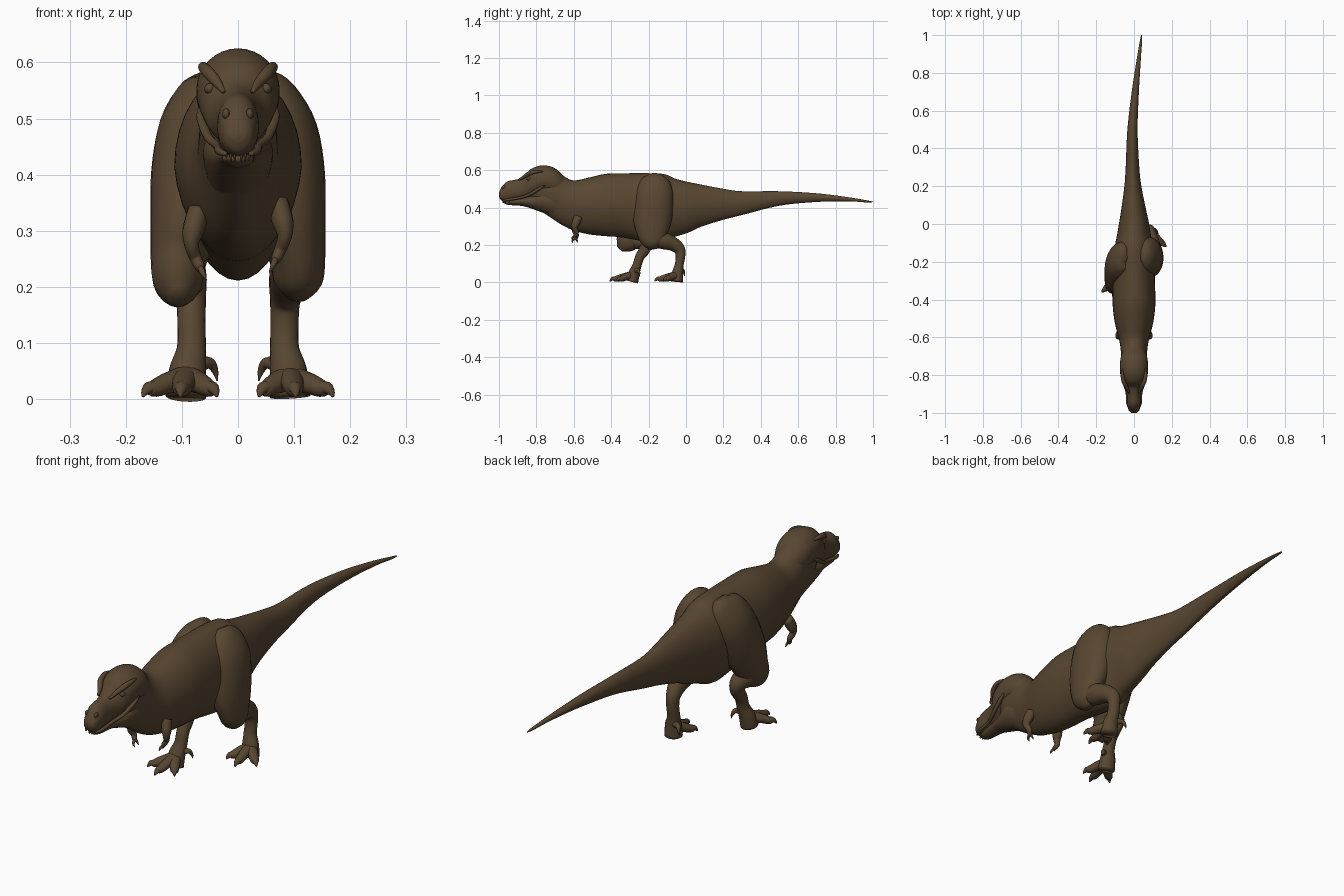
import bpy
import math
from mathutils import Vector

if "Cube" in bpy.data.objects:
    bpy.data.objects.remove(bpy.data.objects["Cube"], do_unlink=True)

hide = bpy.data.materials.new("brown_hide")
hide.use_nodes = True
hide_colour = (0.098, 0.062, 0.031, 1)
hide.diffuse_color = hide_colour
hide_shader = hide.node_tree.nodes["Principled BSDF"]
hide_shader.inputs["Base Color"].default_value = hide_colour
hide_shader.inputs["Roughness"].default_value = 0.8


def spline(stations, steps):
    """Catmull-Rom interpolation of equally long tuples."""
    result = []
    last = len(stations) - 1
    for i in range(last):
        before, start = stations[max(i - 1, 0)], stations[i]
        end, after = stations[i + 1], stations[min(i + 2, last)]
        for step in range(steps):
            t = step / steps
            result.append([
                b + 0.5 * t * (c - a + t * (2 * a - 5 * b + 4 * c - d + t * (3 * (b - c) + d - a)))
                for a, b, c, d in zip(before, start, end, after)])
    result.append(list(stations[last]))
    return result


def loft(name, stations, upright=False, sides=24, steps=4, keel=0.0):
    """Skin rings (x, y, z, side radius, other radius) along a smooth path."""
    rows = spline(stations, steps)
    centres = [Vector(row[:3]) for row in rows]
    verts, faces = [], []
    for i, (centre, row) in enumerate(zip(centres, rows)):
        across, other = Vector((1, 0, 0)), Vector((0, 0, 1))
        if not upright:
            along = centres[min(i + 1, len(rows) - 1)] - centres[max(i - 1, 0)]
            along.normalize()
            across = (across - along * across.dot(along)).normalized()
            other = along.cross(across)
        wide, deep = max(row[3], 0.001), max(row[4], 0.001)
        for k in range(sides):
            angle = math.tau * k / sides
            narrow = 1 - keel * max(-math.sin(angle), 0)
            verts.append(centre + across * (wide * narrow * math.cos(angle))
                         + other * (deep * math.sin(angle)))
    for i in range(len(rows) - 1):
        for k in range(sides):
            n = (k + 1) % sides
            faces.append((i * sides + k, i * sides + n,
                          (i + 1) * sides + n, (i + 1) * sides + k))
    faces.append(tuple(reversed(range(sides))))
    faces.append(tuple(range(len(verts) - sides, len(verts))))
    mesh = bpy.data.meshes.new(name)
    mesh.from_pydata(verts, [], faces)
    # turn the skin outward when the path runs the other way
    first = mesh.polygons[len(faces) // 2]
    ring = (len(faces) // 2) // sides * steps // steps
    if first.normal.dot(first.center - centres[ring]) < 0:
        mesh.flip_normals()
    mesh.shade_smooth()
    mesh.materials.append(hide)
    part = bpy.data.objects.new(name, mesh)
    bpy.context.collection.objects.link(part)
    return part


def profile(name, rows, keel):
    """Loft upright rings given as (y, top, bottom, half width, x centre)."""
    return loft(name, [(x, y, (top + low) / 2, half, (top - low) / 2)
                       for y, top, low, half, x in rows], True, 32, 5, keel)


def ball(name, place, size):
    bpy.ops.mesh.primitive_uv_sphere_add(segments=16, ring_count=10, location=place)
    part = bpy.context.object
    part.name = name
    part.scale = size
    part.data.materials.append(hide)
    part.data.shade_smooth()


# Neck, trunk and tail in one skin
profile("body", [
    (-.83, .53, .42, .03, 0), (-.78, .60, .385, .058, 0), (-.70, .606, .33, .068, 0),
    (-.65, .566, .30, .072, 0), (-.6, .545, .277, .082, 0), (-.52, .56, .257, .102, 0),
    (-.43, .58, .247, .113, 0), (-.34, .583, .24, .112, 0), (-.18, .583, .212, .106, 0),
    (-.11, .577, .22, .1, 0), (-.06, .555, .243, .09, 0), (.01, .537, .265, .078, 0),
    (.08, .523, .297, .065, -.002), (.2, .5, .335, .045, -.006), (.3, .487, .36, .036, -.008),
    (.5, .487, .41, .027, -.008), (.7, .476, .43, .019, .007), (.87, .455, .433, .011, .025),
    (.97, .438, .427, .006, .037), (1, .432, .429, .002, .04)], .12)

# Skull with snout, ending at the lip line
profile("skull", [
    (-1, .48, .46, .014, 0), (-.988, .506, .439, .027, 0), (-.955, .539, .43, .036, 0),
    (-.905, .55, .437, .038, 0), (-.865, .566, .445, .047, 0), (-.83, .605, .455, .064, 0),
    (-.77, .625, .475, .074, 0), (-.7, .61, .47, .069, 0), (-.64, .55, .47, .04, 0)], -.08)

# Lower jaw set slightly inside the lips
profile("lower_jaw", [
    (-.975, .432, .424, .012, 0), (-.95, .442, .414, .027, 0), (-.875, .455, .408, .036, 0),
    (-.82, .47, .392, .049, 0), (-.755, .505, .368, .062, 0), (-.69, .5, .34, .06, 0)], .1)


def leg_shift(height):
    """How far the striding right leg is ahead at a given height."""
    keys = [(0, -.24), (.15, -.215), (.235, -.12), (.55, 0), (1, 0)]
    for (low, a), (high, b) in zip(keys, keys[1:]):
        if height <= high:
            return a + (b - a) * (height - low) / (high - low)
    return 0


def limb(name, side, rows, shift=leg_shift):
    move = shift if side < 0 else lambda height: 0
    loft(name, [(side * x, y + move(z), z, a, b) for x, y, z, a, b in rows])


thigh = [
    (.045, -.16, .575, .02, .03), (.058, -.163, .545, .045, .075), (.073, -.168, .48, .068, .1),
    (.08, -.174, .4, .075, .105), (.093, -.18, .32, .064, .1), (.106, -.18, .25, .05, .078),
    (.107, -.175, .205, .042, .055), (.105, -.17, .178, .016, .02)]
shank = [
    (.105, -.195, .235, .036, .04), (.1, -.13, .225, .043, .046), (.09, -.07, .205, .035, .038),
    (.084, -.035, .175, .027, .031), (.083, -.03, .135, .025, .025),
    (.083, -.037, .09, .026, .024), (.09, -.045, .05, .033, .03), (.093, -.05, .004, .036, .034)]
toe_tips = {"outer": (.17, -.12), "middle": (.103, -.168), "inner": (.037, -.13)}

for side, label in ((1, "left"), (-1, "right")):
    # Hind leg
    limb(label + "_thigh", side, thigh)
    limb(label + "_lower_leg", side, shank)

    # Three spread toes, each ending in a hooked claw, and a rear claw
    ahead = leg_shift(0) if side < 0 else 0
    for toe, (tip_x, tip_y) in toe_tips.items():
        rows = []
        for t, z, r in ((0, .036, .028), (.4, .029, .021), (.72, .019, .017),
                        (.85, .02, .012), (.95, .012, .007), (1, .004, .002)):
            rows.append((side * (.092 + t * (tip_x - .092)),
                         -.05 + t * (tip_y + .05) + ahead, z, r, r * .9))
        loft(label + "_" + toe + "_toe", rows, sides=14)
    loft(label + "_rear_claw", [
        (side * x, y + ahead, z, r, r) for x, y, z, r in (
            (.07, -.03, .062, .014), (.05, -.018, .064, .01),
            (.041, -.01, .05, .006), (.037, -.008, .032, .001))], sides=12)

    # Small forearm with two fingers
    drop = 0 if side > 0 else .015
    loft(label + "_arm", [
        (side * x, y, z - drop, r, r * 1.15) for x, y, z, r in (
            (.07, -.575, .35, .02), (.08, -.59, .315, .019), (.083, -.595, .29, .013),
            (.076, -.585, .268, .011), (.068, -.592, .25, .009), (.065, -.597, .243, .004))],
        sides=14)
    for finger, spread in (("front", -.014), ("back", .01)):
        loft(label + "_" + finger + "_finger", [
            (side * .068, -.59, .252 - drop, .006, .006),
            (side * .063, -.593 + spread, .24 - drop, .005, .005),
            (side * .056, -.592 + spread, .226 - drop, .001, .001)], sides=10)

    # Brow, eye, nostril rim, cheek and lip details
    loft(label + "_brow", [
        (side * x, y, z, r, r) for x, y, z, r in (
            (.026, -.895, .548, .004), (.038, -.865, .565, .009),
            (.053, -.84, .582, .011), (.062, -.8, .592, .009), (.06, -.765, .592, .003))],
        sides=14)
    ball(label + "_eye", (side * .05, -.84, .553), (.01, .012, .01))
    ball(label + "_nostril", (side * .021, -.975, .508), (.007, .012, .01))
    loft(label + "_lip", [
        (side * x, y, z, r, r) for x, y, z, r in (
            (.022, -.982, .437, .004), (.034, -.95, .442, .007), (.038, -.89, .452, .007),
            (.054, -.84, .468, .008), (.066, -.785, .5, .008), (.068, -.755, .52, .003))],
        sides=12)

    # Upper teeth showing at the front of the mouth
    for i in range(4):
        x, y = side * (.006 + i * .007), -.979 + i * i * .004
        loft(label + "_tooth", [(x, y, .443, .003, .003), (x, y, .433, .002, .002),
                                (x, y - .002, .424, .001, .001)], sides=8, steps=2)
